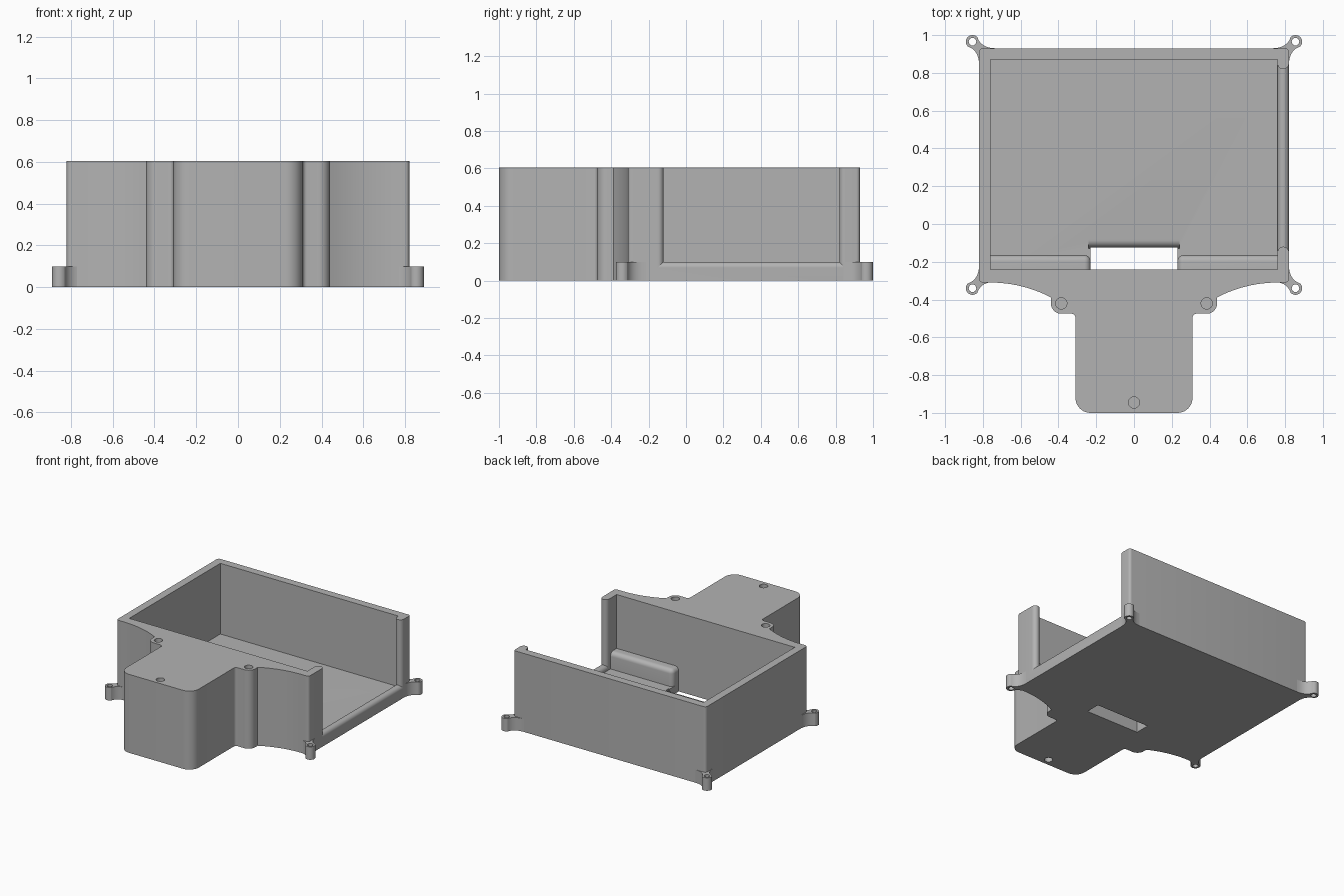
import bpy, bmesh
from math import radians, cos, sin
from mathutils import Vector

cube = bpy.data.objects.get("Cube")
if cube:
    bpy.data.objects.remove(cube, do_unlink=True)

grey = bpy.data.materials.new("plain grey")
grey.use_nodes = True
COLOUR = (0.45, 0.45, 0.45, 1)
grey.diffuse_color = COLOUR
grey.node_tree.nodes["Principled BSDF"].inputs["Base Color"].default_value = COLOUR

H = 0.605       # overall height
FLOOR = 0.06    # floor and wall thickness
WALL = 0.79     # centre line of the open side wall


def arc(cx, cy, r, a0, a1, n=10):
    return [(cx + r * cos(radians(a0 + (a1 - a0) * i / n)),
             cy + r * sin(radians(a0 + (a1 - a0) * i / n))) for i in range(n + 1)]


def prism(name, pts, lo, hi, axis="z"):
    """Extrude a flat outline along z, or a (y, z) outline along x."""
    bm = bmesh.new()
    place = (lambda a, b: (a, b, lo)) if axis == "z" else (lambda a, b: (lo, a, b))
    face = bm.faces.new([bm.verts.new(place(a, b)) for a, b in pts])
    out = bmesh.ops.extrude_face_region(bm, geom=[face])
    step = Vector((0, 0, hi - lo)) if axis == "z" else Vector((hi - lo, 0, 0))
    bmesh.ops.translate(bm, vec=step, verts=[g for g in out["geom"] if isinstance(g, bmesh.types.BMVert)])
    bmesh.ops.recalc_face_normals(bm, faces=bm.faces)
    mesh = bpy.data.meshes.new(name)
    bm.to_mesh(mesh)
    bm.free()
    mesh.materials.append(grey)
    ob = bpy.data.objects.new(name, mesh)
    bpy.context.collection.objects.link(ob)
    return ob


def box(name, x0, x1, y0, y1, z0, z1):
    return prism(name, [(x0, y0), (x1, y0), (x1, y1), (x0, y1)], z0, z1)


def rod(name, x, y, r, z0, z1):
    return prism(name, arc(x, y, r, 0, 360, 32)[:-1], z0, z1)


def activate(ob):
    bpy.ops.object.select_all(action="DESELECT")
    ob.select_set(True)
    bpy.context.view_layer.objects.active = ob


def cut(ob, *cutters):
    activate(ob)
    for c in cutters:
        c.hide_render = True
        mod = ob.modifiers.new("cut", "BOOLEAN")
        mod.operation = "DIFFERENCE"
        mod.solver = "EXACT"
        mod.object = c
        bpy.ops.object.modifier_apply(modifier=mod.name)
        bpy.data.objects.remove(c, do_unlink=True)


# Case body: half outline mirrored, with curved shoulders and a front block
half = arc(0.80, 0.91, 0.02, 90, 0, 6)
half += arc(0.80, -0.29, 0.02, 0, -90, 6)
half += arc(0.76, -1.0, 0.69, 90, 117.6, 16)
half += arc(0.385, -0.42, 0.055, 0, -90)
half += arc(0.33, -0.495, 0.02, 90, 180, 6)
half += arc(0.23, -0.92, 0.08, 0, -90)
body = prism("case_body", half + [(-x, y) for x, y in reversed(half)], 0, H)

# Cavity, open side, floor slot with an eased rear edge, and screw holes
slot_edge = [(-0.13, 0.2), (-0.13, 0.0)] + [
    (y, z) for y, z in arc(-0.085, 0.02, 0.04, 180, 90, 8)] + [(-0.085, 0.2)]
cut(body,
    box("cavity", -0.76, 0.76, -0.24, 0.87, FLOOR, 1),
    box("side_opening", 0.74, 1, -0.15, 0.85, 0.07, 1),
    box("floor_slot", -0.23, 0.23, -0.24, -0.125, -0.1, 0.2),
    prism("slot_edge", slot_edge, -0.24, 0.24, "x"),
    rod("left_hole", 0.385, -0.42, 0.03, 0.3, 1),
    rod("right_hole", -0.385, -0.42, 0.03, 0.3, 1),
    rod("front_top_hole", 0, -0.945, 0.03, 0.4, 1),
    rod("front_bottom_hole", 0, -0.945, 0.03, -0.1, 0.2))

# Rounded rim of the side opening
for label, y in (("front", -0.15), ("rear", 0.85)):
    rod(label + "_jamb", WALL, y, 0.03, 0.05, H)
sill = rod("side_sill", 0, 0, 0.03, -0.5, 0.5)
sill.rotation_euler.x = radians(90)
sill.location = (WALL, 0.35, 0.07)

# Rounded ledges beside the slot
for label, s in (("left", 1), ("right", -1)):
    ledge = box(label + "_ledge", *sorted((s * 0.23, s * 0.77)), -0.25, -0.165, 0.05, 0.19)
    bm = bmesh.new()
    bm.from_mesh(ledge.data)
    edges = []
    for e in bm.edges:
        mid = (e.verts[0].co + e.verts[1].co) / 2
        front, top, end = mid.y > -0.17, mid.z > 0.18, abs(mid.x) < 0.24
        if front + top + end >= 2:
            edges.append(e)
    bmesh.ops.bevel(bm, geom=edges, offset=0.033, segments=6, profile=0.5, affect="EDGES")
    bm.to_mesh(ledge.data)
    bm.free()

# Corner mounting lugs with flared webs
flare = []
for i in range(9):
    t = i / 8
    p = Vector((0, -0.09)) * (1 - t) ** 2 + Vector((0, -0.01)) * 2 * t * (1 - t) + Vector((0.06, 0.01)) * t * t
    flare.append((p.x, p.y))
lug = [(-0.02, -0.09)] + flare + arc(0.035, 0.035, 0.035, -45, 135, 18)[1:-1]
lug += [(v, u) for u, v in reversed(flare)] + [(-0.09, -0.02), (-0.05, -0.05)]
for label, sx, sy, corner in (("rear_left", 1, 1, 0.93), ("rear_right", -1, 1, 0.93),
                              ("front_left", 1, -1, 0.305), ("front_right", -1, -1, 0.305)):
    part = prism(label + "_lug", [(sx * (0.82 + u), sy * (corner + v)) for u, v in lug], 0, 0.1)
    cut(part, rod("lug_hole", sx * 0.855, sy * (corner + 0.035), 0.02, -0.1, 0.2))

for ob in list(bpy.context.scene.objects):
    if ob.type == "MESH" and ob.data.materials and ob.data.materials[0] == grey:
        activate(ob)
        bpy.ops.object.shade_smooth_by_angle(angle=radians(30))
